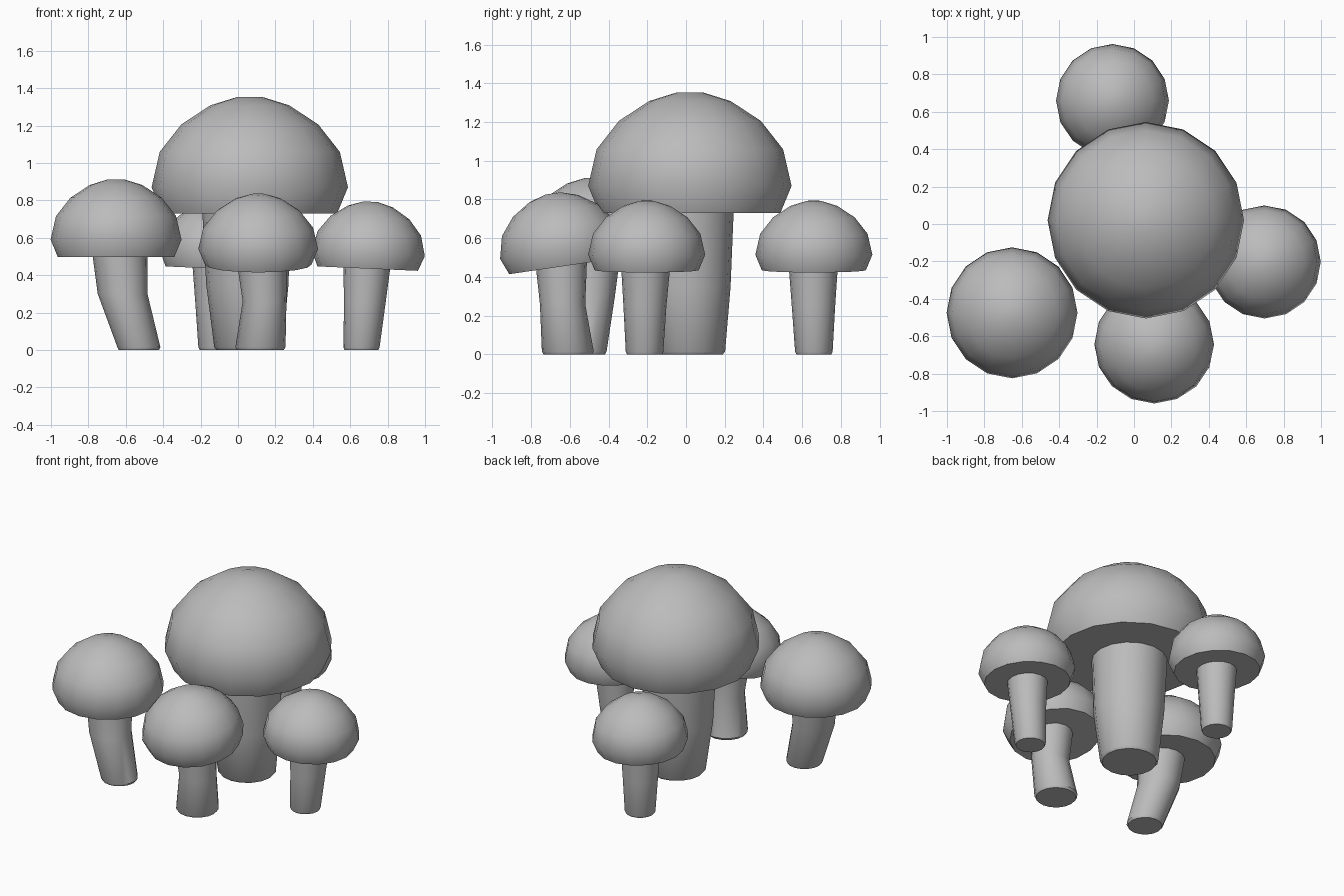
import bpy
import bmesh
import math
from mathutils import Matrix, Vector

cube = bpy.data.objects.get("Cube")
if cube:
    bpy.data.objects.remove(cube, do_unlink=True)

SIDES = 16
COLOUR = (0.5, 0.5, 0.5, 1)

grey = bpy.data.materials.new("plain grey")
grey.use_nodes = True
grey.diffuse_color = COLOUR
grey.node_tree.nodes["Principled BSDF"].inputs["Base Color"].default_value = COLOUR

# Cap profile (radius, height) for a unit-radius cap, measured from its widest ring
CAP = [(0.89, -0.265), (1, 0), (0.917, 0.36), (0.697, 0.64), (0.4, 0.835), (0.125, 0.92)]


def loft(name, rings):
    """Skin a stack of (centre, radius) rings and cap both ends."""
    bm = bmesh.new()
    loops = []
    for centre, radius in rings:
        loop = []
        for i in range(SIDES):
            a = math.tau * i / SIDES
            loop.append(bm.verts.new(Vector(centre) + radius * Vector((math.cos(a), math.sin(a), 0))))
        loops.append(loop)
    for low, high in zip(loops, loops[1:]):
        for i in range(SIDES):
            j = (i + 1) % SIDES
            bm.faces.new((low[i], low[j], high[j], high[i]))
    bm.faces.new(loops[0][::-1])
    bm.faces.new(loops[-1])
    mesh = bpy.data.meshes.new(name)
    bm.to_mesh(mesh)
    bm.free()
    mesh.materials.append(grey)
    obj = bpy.data.objects.new(name, mesh)
    bpy.context.collection.objects.link(obj)
    bpy.ops.object.select_all(action="DESELECT")
    obj.select_set(True)
    bpy.context.view_layer.objects.active = obj
    bpy.ops.object.shade_smooth_by_angle(angle=math.radians(40))
    return obj


def mushroom(name, centre, radius, stem, tilt=(0, 0)):
    # Domed cap with a flat underside, tipped about x and y
    cap = loft(name + "_cap", [((0, 0, h * radius), r * radius) for r, h in CAP])
    turn = Matrix.Rotation(math.radians(tilt[1]), 4, "Y") @ Matrix.Rotation(math.radians(tilt[0]), 4, "X")
    cap.data.transform(turn)
    cap.location = centre
    # Tapered stem with a small bevel at the foot
    (x, y, z), foot = stem[0]
    loft(name + "_stem", [((x, y, 0), foot * 0.93), *stem])


mushroom("large", (0.063, 0.02, 0.87), 0.525,
         [((0.055, 0.02, 0.015), 0.182), ((0.05, 0.01, 0.35), 0.22), ((0.045, 0.01, 0.76), 0.237)])
mushroom("right", (-0.652, -0.475, 0.59), 0.35,
         [((-0.53, -0.525, 0.015), 0.115), ((-0.617, -0.50, 0.3), 0.133), ((-0.633, -0.485, 0.53), 0.148)])
mushroom("front", (0.108, -0.643, 0.54), 0.32,
         [((0.12, -0.61, 0.015), 0.134), ((0.142, -0.637, 0.26), 0.117), ((0.125, -0.645, 0.49), 0.134)],
         (8.4, 0))
mushroom("left", (0.697, -0.203, 0.515), 0.302,
         [((0.66, -0.214, 0.015), 0.097), ((0.678, -0.212, 0.25), 0.111), ((0.69, -0.208, 0.46), 0.127)],
         (0, 2.5))
mushroom("back", (-0.115, 0.66, 0.515), 0.302,
         [((-0.115, 0.66, 0.015), 0.097), ((-0.116, 0.658, 0.25), 0.112), ((-0.117, 0.657, 0.46), 0.127)],
         (0, 2.5))
